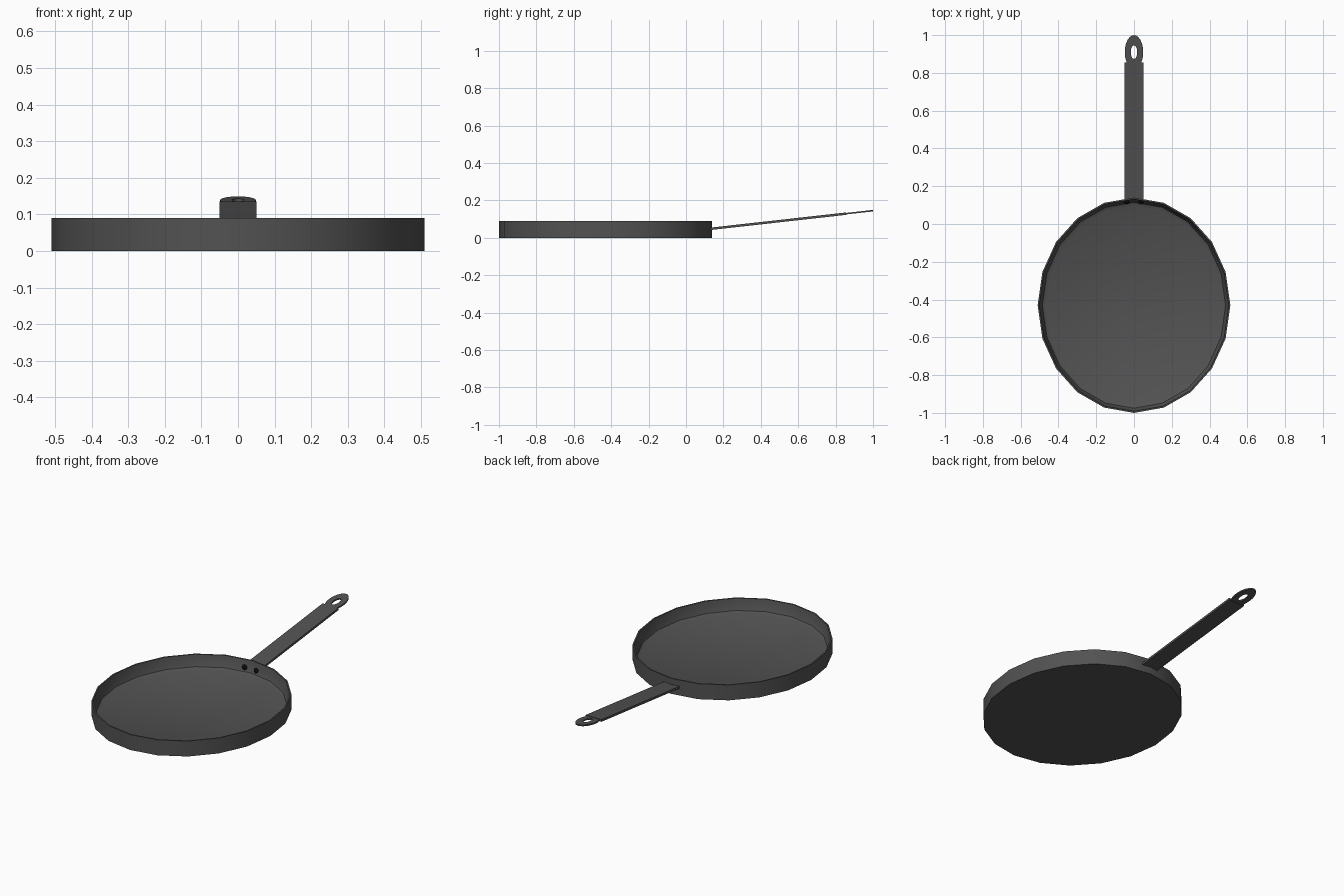
import bpy, bmesh, math
from mathutils import Vector

if "Cube" in bpy.data.objects:
    bpy.data.objects.remove(bpy.data.objects["Cube"])

SIDES = 20
CY, RX, RY = -0.43, 0.51, 0.57


def material(name, v):
    m = bpy.data.materials.new(name)
    m.diffuse_color = (v, v, v, 1)
    m.use_nodes = True
    m.node_tree.nodes["Principled BSDF"].inputs["Base Color"].default_value = m.diffuse_color
    return m


iron = material("dark_iron", 0.085)
black = material("black_rivet", 0.004)


def finish(name, bm, mat, smooth=True):
    bmesh.ops.recalc_face_normals(bm, faces=bm.faces)
    mesh = bpy.data.meshes.new(name)
    bm.to_mesh(mesh)
    bm.free()
    ob = bpy.data.objects.new(name, mesh)
    bpy.context.collection.objects.link(ob)
    mesh.materials.append(mat)
    if smooth:
        bpy.ops.object.select_all(action='DESELECT')
        ob.select_set(True)
        bpy.context.view_layer.objects.active = ob
        bpy.ops.object.shade_smooth_by_angle(angle=math.radians(35))
    return ob


def ellipse(bm, cy, rx, ry, n, z):
    return [bm.verts.new((rx * math.cos(2 * math.pi * i / n),
                          cy + ry * math.sin(2 * math.pi * i / n), z))
            for i in range(n)]


def bridge(bm, a, b):
    n = len(a)
    for i in range(n):
        j = (i + 1) % n
        bm.faces.new((a[i], a[j], b[j], b[i]))


def slope_z(y):
    # centre height of the rising handle
    return 0.048 + (y - 0.13) * 0.112


# pan: outer wall, thin rim and sloped inner wall down to the floor
bm = bmesh.new()
profile = [(0.0, 0.0), (0.0, 0.09), (0.008, 0.09), (0.015, 0.05),
           (0.025, 0.025), (0.045, 0.015)]
rings = [ellipse(bm, CY, RX - d, RY - d, SIDES, z) for d, z in profile]
for a, b in zip(rings, rings[1:]):
    bridge(bm, a, b)
bm.faces.new(rings[0])
bm.faces.new(rings[-1])
finish("pan", bm, iron)

# handle: flat rising strip
bm = bmesh.new()
bmesh.ops.create_cube(bm, size=1)
for v in bm.verts:
    y = 0.13 if v.co.y < 0 else 0.855
    v.co = Vector((v.co.x * 0.102, y, slope_z(y) + v.co.z * 0.013))
finish("handle", bm, iron, False)

# hanging loop: flat oval ring following the handle slope
bm = bmesh.new()
loops = [ellipse(bm, 0.91, rx, ry, 24, z) for rx, ry, z in
         ((0.049, 0.09, -0.004), (0.049, 0.09, 0.004),
          (0.017, 0.036, 0.004), (0.017, 0.036, -0.004))]
for k in range(4):
    bridge(bm, loops[k], loops[(k + 1) % 4])
for v in bm.verts:
    v.co.z += slope_z(v.co.y)
finish("hanging_loop", bm, iron)

# rivets: domed heads on the inner wall
for side, x in (("left", -0.039), ("right", 0.037)):
    bm = bmesh.new()
    bmesh.ops.create_uvsphere(bm, u_segments=12, v_segments=8, radius=1)
    for v in bm.verts:
        v.co = Vector((x + v.co.x * 0.015, 0.117 + v.co.y * 0.012,
                       0.047 + v.co.z * 0.015))
    finish("rivet_" + side, bm, black)
